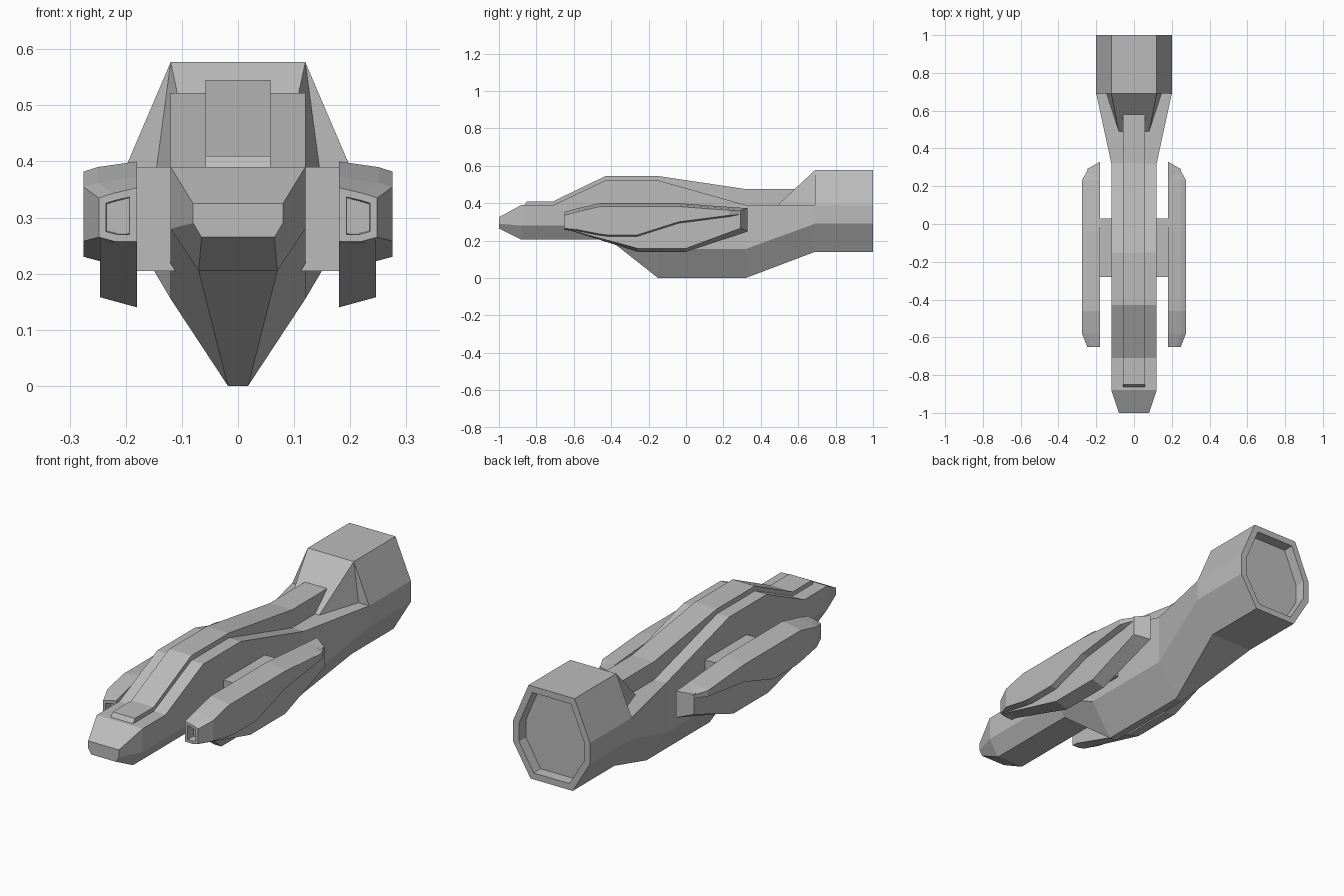
import bpy
import bmesh

cube = bpy.data.objects.get("Cube")
if cube:
    bpy.data.objects.remove(cube)

grey = bpy.data.materials.new("hull_grey")
grey.use_nodes = True
grey.diffuse_color = (0.5, 0.5, 0.5, 1)
grey.node_tree.nodes["Principled BSDF"].inputs["Base Color"].default_value = (0.5, 0.5, 0.5, 1)


def loft(name, rings, mirror=False, recess=None):
    """Skin equal rings of points; recess = (facing y sign, rim, depth)."""
    bm = bmesh.new()
    loops = [[bm.verts.new(p) for p in ring] for ring in rings]
    n = len(rings[0])
    for a, b in zip(loops, loops[1:]):
        for i in range(n):
            j = (i + 1) % n
            bm.faces.new((a[i], a[j], b[j], b[i]))
    caps = [bm.faces.new(loops[0]), bm.faces.new(loops[-1])]
    bmesh.ops.recalc_face_normals(bm, faces=bm.faces)
    if recess:
        side, rim, depth = recess
        cap = caps[1] if side > 0 else caps[0]
        bmesh.ops.inset_individual(bm, faces=[cap], thickness=rim, use_even_offset=True)
        bmesh.ops.inset_individual(bm, faces=[cap], thickness=0.002, depth=-depth)
    mesh = bpy.data.meshes.new(name)
    bm.to_mesh(mesh)
    bm.free()
    mesh.materials.append(grey)
    obj = bpy.data.objects.new(name, mesh)
    bpy.context.collection.objects.link(obj)
    if mirror:
        obj.modifiers.new("Mirror", 'MIRROR')
    return obj


def symmetric(y, half):
    """Full cross-section at y from right-hand (x, z) points."""
    return [(x, y, z) for x, z in half] + [(-x, y, z) for x, z in reversed(half)]


def slab(name, profile, x0, x1, mirror=False):
    """Side profile of (y, z) points carried across in x."""
    return loft(name, [[(x, y, z) for y, z in profile] for x in (x0, x1)], mirror)


# Main hull with keel: y, top, side and bottom edges
hull = [
    (-1.0, (0.08, 0.325), (0.08, 0.29), (0.065, 0.265)),
    (-0.88, (0.12, 0.39), (0.12, 0.28), (0.07, 0.205)),
    (-0.41, (0.12, 0.39), (0.12, 0.28), (0.07, 0.205)),
    (-0.15, (0.12, 0.39), (0.12, 0.155), (0.018, 0)),
    (0.32, (0.12, 0.39), (0.12, 0.155), (0.018, 0)),
    (0.69, (0.2, 0.39), (0.2, 0.29), (0.11, 0.14)),
]
loft("main_hull", [symmetric(y, half) for y, *half in hull])

# Raised upper hull and the narrow spine on top
slab("upper_hull", [(-0.71, 0.38), (-0.71, 0.39), (-0.43, 0.522), (-0.15, 0.522),
                    (0.32, 0.39), (0.32, 0.38)], -0.12, 0.12)
slab("spine", [(-0.87, 0.38), (-0.85, 0.41), (-0.71, 0.41), (-0.43, 0.545),
               (-0.15, 0.545), (0.32, 0.475), (0.6, 0.475), (0.6, 0.38)], -0.058, 0.058)

# Engine housing with recessed exhaust
octagon = [(0.12, 0.577), (0.2, 0.39), (0.2, 0.29), (0.11, 0.14)]
loft("engine", [symmetric(y, octagon) for y in (0.69, 1.0)], recess=(1, 0.03, 0.05))

# Sloped fairing in front of the engine
loft("engine_fairing", [
    [(-0.08, 0.49, 0.39), (-0.145, 0.69, 0.39), (-0.12, 0.69, 0.577)],
    [(0.08, 0.49, 0.39), (0.145, 0.69, 0.39), (0.12, 0.69, 0.577)],
])

# Pylons joining the pods to the hull
slab("pylon", [(-0.28, 0.205), (-0.28, 0.39), (0.03, 0.39), (0.03, 0.205)], 0.1, 0.19, True)

# Side pod upper shell: y, outer x, top z, lower z
shell = [
    (-0.65, 0.248, 0.353, 0.265),
    (-0.58, 0.275, 0.372, 0.258),
    (-0.46, 0.275, 0.40, 0.235),
    (-0.42, 0.275, 0.40, 0.23),
    (-0.26, 0.275, 0.40, 0.23),
    (-0.04, 0.275, 0.40, 0.30),
    (0.23, 0.275, 0.38, 0.335),
    (0.295, 0.242, 0.374, 0.34),
]
loft("pod_shell", [
    [(0.18, y, top), (x - 0.025, y, top - 0.01), (x, y, top - 0.018),
     (x, y, low), (x - 0.03, y, low - 0.008), (0.18, y, low - 0.008)]
    for y, x, top, low in shell
], mirror=True, recess=(-1, 0.013, 0.04))

# Side pod lower blade, slanted along its bottom and rear
loft("pod_blade", [
    [(x, -0.645, 0.262), (x, -0.26, low), (x, 0, low), (x, rear, low + 0.108),
     (x, rear, top), (x, 0, top + 0.02), (x, -0.26, 0.3), (x, -0.6, 0.262)]
    for x, low, rear, top in ((0.18, 0.14, 0.33, 0.373), (0.246, 0.158, 0.292, 0.36))
], mirror=True)
